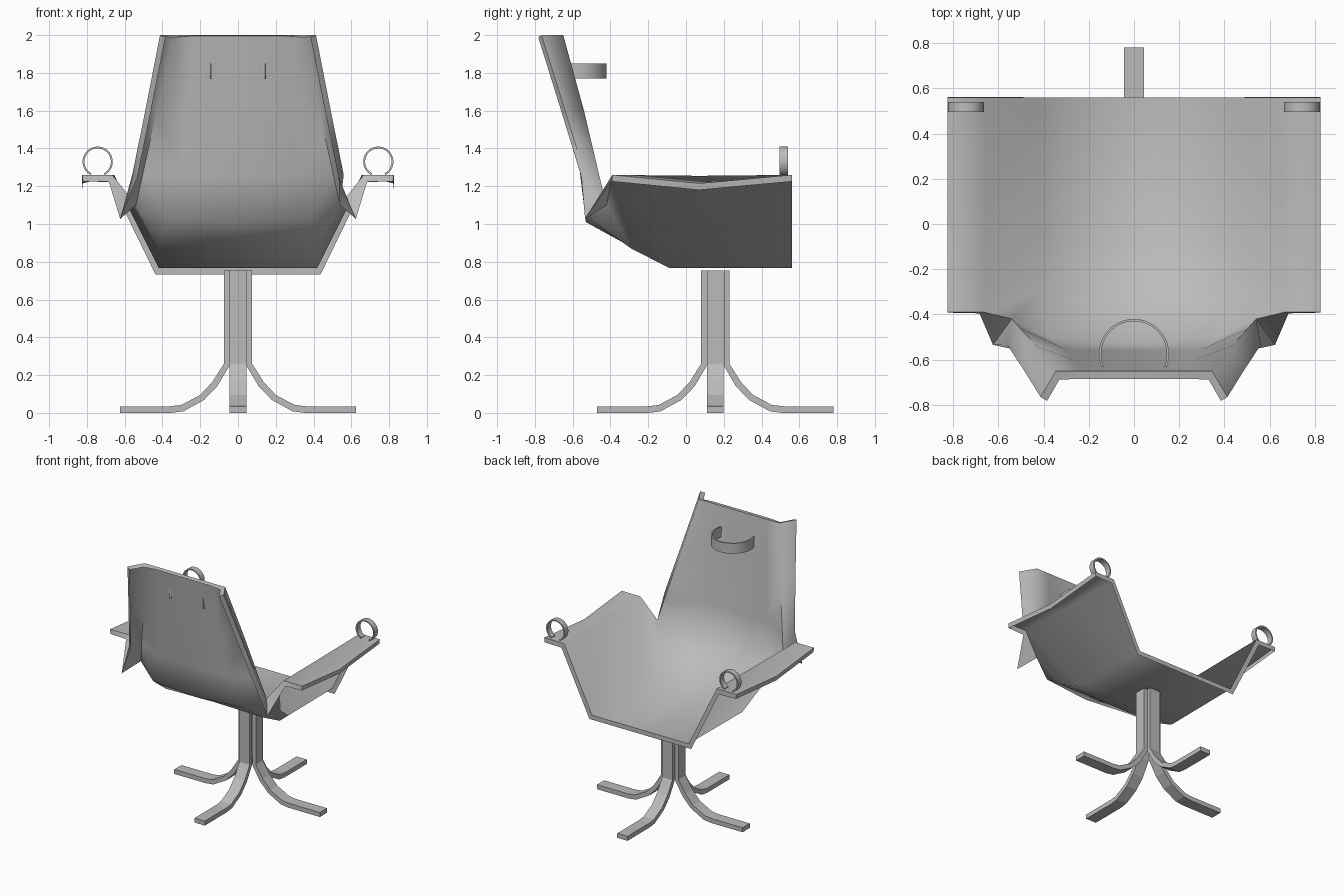
import bpy, bmesh, math
from mathutils import Matrix, Vector

cube = bpy.data.objects.get("Cube")
if cube:
    bpy.data.objects.remove(cube, do_unlink=True)

grey = bpy.data.materials.new("soft_grey")
grey.use_nodes = True
colour = (0.5, 0.5, 0.5, 1)
grey.diffuse_color = colour
grey.node_tree.nodes["Principled BSDF"].inputs["Base Color"].default_value = colour


def add_object(name, bm):
    mesh = bpy.data.meshes.new(name)
    bm.to_mesh(mesh)
    bm.free()
    mesh.materials.append(grey)
    obj = bpy.data.objects.new(name, mesh)
    bpy.context.collection.objects.link(obj)
    return obj


def smooth(obj, degrees, apply=()):
    bpy.ops.object.select_all(action="DESELECT")
    obj.select_set(True)
    bpy.context.view_layer.objects.active = obj
    for modifier in apply:
        bpy.ops.object.modifier_apply(modifier=modifier)
    bpy.ops.object.shade_smooth_by_angle(angle=math.radians(degrees))


def strip(name, outer, inner, width, place, closed_smooth=None):
    """Bar made from two matching outlines, extruded evenly across its width."""
    bm = bmesh.new()
    rings = []
    for (u0, v0), (u1, v1) in zip(outer, inner):
        corners = [(u0, v0, -1), (u0, v0, 1), (u1, v1, 1), (u1, v1, -1)]
        rings.append([bm.verts.new(place @ Vector((u, v, s * width / 2))) for u, v, s in corners])
    for a, b in zip(rings, rings[1:]):
        for i in range(4):
            j = (i + 1) % 4
            bm.faces.new((a[i], a[j], b[j], b[i]))
    bm.faces.new(rings[0])
    bm.faces.new(rings[-1])
    bmesh.ops.recalc_face_normals(bm, faces=bm.faces)
    obj = add_object(name, bm)
    if closed_smooth:
        smooth(obj, closed_smooth)
    return obj


def arc(radius, start, end, steps=28):
    angles = [math.radians(start + (end - start) * i / steps) for i in range(steps + 1)]
    return [(radius * math.cos(a), radius * math.sin(a)) for a in angles]


# Shell: half of a folded sheet, centre line to outer edge, seat front to backrest top
rows = [
    [(0, .56, .768), (.415, .56, .768), (.655, .56, 1.26), (.825, .56, 1.26)],
    [(0, -.09, .768), (.42, -.09, .768), (.655, .07, 1.255), (.825, .07, 1.215)],
    [(0, -.31, .889), (.42, -.29, .87), (.665, -.39, 1.26), (.825, -.39, 1.26)],
    [(0, -.53, 1.01), (.38, -.50, 1.02), (.54, -.42, 1.1)],
    [(0, -.56, 1.26), (.30, -.555, 1.26), (.505, -.46, 1.26), (.56, -.535, 1.26)],
    [(0, -.60, 1.60), (.27, -.60, 1.60), (.43, -.54, 1.60), (.491, -.64, 1.60)],
    [(0, -.65, 2), (.24, -.65, 2), (.345, -.65, 2), (.413, -.765, 2)],
]
bm = bmesh.new()
grid = [[bm.verts.new(p) for p in row] for row in rows]
for a, b in zip(grid, grid[1:]):
    for c in range(min(len(a), len(b)) - 1):
        bm.faces.new((a[c], b[c], b[c + 1], a[c + 1]))
# Small gusset joining the notch to the backrest wing
bm.faces.new((grid[3][2], grid[4][2], grid[4][3]))
shell = add_object("seat_shell", bm)
mirror = shell.modifiers.new("mirror", "MIRROR")
mirror.use_clip = True
rim = shell.modifiers.new("rim", "SOLIDIFY")
rim.thickness = 0.035
rim.offset = -1
rim.use_even_offset = True
rim.use_rim_only = True
smooth(shell, 75, ("mirror", "rim"))

# Headrest band
strip("headrest_band", arc(.155, -22, 202), arc(.145, -22, 202), .08,
      Matrix.Translation((0, -.575, 1.81)), 40)

# Ring on the end of each armrest
upright = Matrix.Rotation(math.pi / 2, 4, "X")
for side, x in (("left", .743), ("right", -.743)):
    strip(side + "_arm_ring", arc(.08, -62, 242), arc(.07, -62, 242), .045,
          Matrix.Translation((x, .517, 1.33)) @ upright, 40)

# Pedestal: four bent bars standing back to back
top_side = [(.075, .755), (.075, .26), (.135, .165), (.2, .095), (.3, .042), (.36, .035), (.625, .035)]
under_side = [(.045, .755), (.045, .25), (.11, .14), (.18, .068), (.29, .008), (.355, 0), (.625, 0)]
for i, name in enumerate(("left", "rear", "right", "front")):
    turn = Matrix.Rotation(i * math.pi / 2, 4, "Z")
    strip(name + "_leg", top_side, under_side, .088,
          Matrix.Translation((0, .155, 0)) @ turn @ upright)
